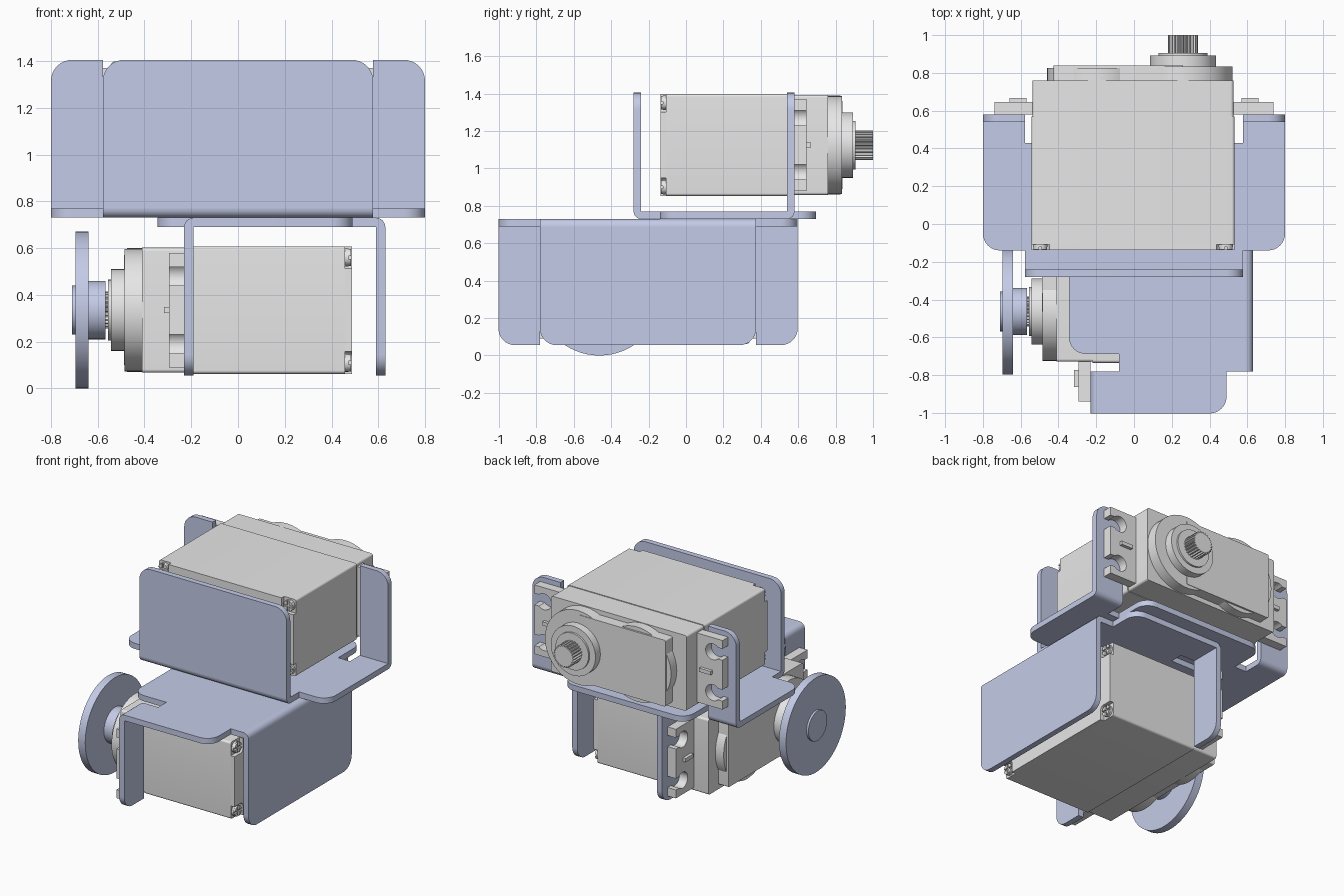
import bpy, bmesh, math
from mathutils import Vector, Matrix

if "Cube" in bpy.data.objects:
    bpy.data.objects.remove(bpy.data.objects["Cube"])


def material(name, rgb):
    m = bpy.data.materials.new(name)
    m.diffuse_color = (*rgb, 1)
    m.use_nodes = True
    m.node_tree.nodes["Principled BSDF"].inputs["Base Color"].default_value = m.diffuse_color
    return m


BLUE = material("blue grey metal", (0.59, 0.64, 0.855))
GREY = material("light grey plastic", (0.80, 0.80, 0.80))


def outline(points):
    """Polygon from (x, y) or (x, y, corner radius) points."""
    out, n = [], len(points)
    for i, p in enumerate(points):
        c = Vector(p[:2])
        r = p[2] if len(p) > 2 else 0
        if not r:
            out.append(c)
            continue
        a = (Vector(points[i - 1][:2]) - c).normalized()
        b = (Vector(points[(i + 1) % n][:2]) - c).normalized()
        o = c + (a + b) * r          # square corners only
        out += [o - b * r * math.cos(t) - a * r * math.sin(t)
                for t in [k * math.pi / 16 for k in range(9)]]
    return out


def rect(x0, x1, z0, z1, r=0):
    return outline([(x0, z0, r), (x1, z0, r), (x1, z1, r), (x0, z1, r)])


def disc(x, z, r, n=48):
    return [Vector((x + r * math.cos(2 * math.pi * k / n),
                    z + r * math.sin(2 * math.pi * k / n))) for k in range(n)]


def prism(bm, pts, a, b, axis):
    """Extrude a 2D outline from a to b along the axis."""
    place = {'x': lambda p, t: (t, p[0], p[1]),
             'y': lambda p, t: (p[0], t, p[1]),
             'z': lambda p, t: (p[0], p[1], t)}[axis]
    lo = [bm.verts.new(place(p, a)) for p in pts]
    hi = [bm.verts.new(place(p, b)) for p in pts]
    faces = [bm.faces.new(lo), bm.faces.new(hi[::-1])]
    for i in range(len(pts)):
        j = (i + 1) % len(pts)
        faces.append(bm.faces.new((lo[i], hi[i], hi[j], lo[j])))
    bmesh.ops.recalc_face_normals(bm, faces=faces)


def finish(bm, name, mat, matrix):
    for f in bm.faces:
        f.smooth = True
    for e in bm.edges:
        e.smooth = e.calc_face_angle(3) < math.radians(30)
    bm.transform(matrix)
    me = bpy.data.meshes.new(name)
    bm.to_mesh(me)
    bm.free()
    me.materials.append(mat)
    bpy.context.collection.objects.link(bpy.data.objects.new(name, me))


SX, SZ = 0.26, 1.125      # output shaft position
T = 0.04                  # sheet thickness
W, H0, H1 = 0.578, 0.73, 1.405


def bend(y, direction):
    """Quarter-round fold between base and an upright."""
    c = (y, H0 + T)
    return [c] + [(y + direction * T * math.sin(k * math.pi / 12),
                   H0 + T - T * math.cos(k * math.pi / 12)) for k in range(7)]


def bracket(name, m):
    bm = bmesh.new()
    # base sheet with relief slots and rounded tongue
    half = [(W, -0.24), (W, -0.14), (0.8, -0.14, 0.09), (0.8, 0.54), (W, 0.54),
            (W, 0.43), (0.485, 0.43), (0.485, 0.695, 0.09)]
    mirror = [(-p[0], *p[1:]) for p in reversed(half)]
    prism(bm, outline(half + mirror), H0, H0 + T, 'z')
    # wide upright plate
    prism(bm, outline([(-W, H0 + T), (W, H0 + T), (W, H1, 0.09), (-W, H1, 0.09)]),
          -0.28, -0.24, 'y')
    prism(bm, bend(-0.24, -1), -W, W, 'x')
    # two narrow mounting tabs
    for s in (-1, 1):
        prism(bm, outline([(s * W, H0 + T), (s * 0.8, H0 + T),
                           (s * 0.8, H1, 0.09), (s * W, H1)]), 0.54, 0.58, 'y')
        prism(bm, bend(0.54, 1), s * W, s * 0.8, 'x')
    finish(bm, name, BLUE, m)


def flange(s):
    """Mounting ear with two open screw slots."""
    pts = [(0.5, 0.88), (0.738, 0.88)]
    for c in (0.98, 1.27):
        pts.append((0.738, c - 0.04))
        for k in range(17):
            t = math.radians(-45 - 270 * k / 16)
            pts.append((0.662 + 0.057 * math.cos(t), c + 0.057 * math.sin(t)))
        pts.append((0.738, c + 0.04))
    pts += [(0.738, 1.37), (0.5, 1.37)]
    return [(s * x, z) for x, z in pts]


def servo(name, m):
    x0, x1, z0, z1, n = -0.543, 0.532, 0.853, 1.398, 0.095
    bm = bmesh.new()
    # case, with the rear face notched at its corners
    prism(bm, rect(x0, x1, z0, z1, 0.015), -0.108, 0.57, 'y')
    prism(bm, rect(x0 + 0.006, x1 - 0.006, z0 + 0.005, z1 - 0.005, 0.015), 0.57, 0.76, 'y')
    prism(bm, outline([(x0 + n, z0), (x1 - n, z0), (x1 - n, z0 + n, 0.03), (x1, z0 + n),
                       (x1, z1 - n), (x1 - n, z1 - n, 0.03), (x1 - n, z1), (x0 + n, z1),
                       (x0 + n, z1 - n, 0.03), (x0, z1 - n), (x0, z0 + n),
                       (x0 + n, z0 + n, 0.03)]), -0.137, -0.108, 'y')
    # mounting ears with ribs
    for s in (-1, 1):
        prism(bm, flange(s), 0.581, 0.645, 'y')
        prism(bm, rect(s * 0.57, s * 0.66, 1.112, 1.138), 0.64, 0.667, 'y')
    # gear cover and shaft collars
    prism(bm, rect(-0.425, SX, 0.89, 1.36, 0.01), 0.755, 0.838, 'y')
    prism(bm, disc(-0.195, SZ, 0.265), 0.755, 0.825, 'y')
    prism(bm, disc(SX, SZ, 0.262), 0.755, 0.835, 'y')
    prism(bm, disc(SX, SZ, 0.175), 0.83, 0.893, 'y')
    prism(bm, disc(SX, SZ, 0.13), 0.89, 0.906, 'y')
    finish(bm, name + "_case", GREY, m)

    # splined output shaft
    bm = bmesh.new()
    teeth = [(SX + r * math.cos(k * math.pi / 48), SZ + r * math.sin(k * math.pi / 48))
             for k in range(96) for r in [0.079 if k % 4 < 2 else 0.069]]
    prism(bm, teeth, 0.9, 1.0, 'y')
    finish(bm, name + "_shaft", GREY, m)

    # corner screws with cross recesses formed by four raised quarters
    bm = bmesh.new()
    for x in (x0 + 0.047, x1 - 0.047):
        for z in (z0 + 0.047, z1 - 0.047):
            prism(bm, disc(x, z, 0.038, 24), -0.122, -0.105, 'y')
            for q in range(4):
                a = q * math.pi / 2
                c, s = math.cos(a), math.sin(a)
                quarter = [(0.007, 0.007)] + [
                    (0.037 * math.cos(t), 0.037 * math.sin(t))
                    for t in [math.radians(11 + 68 * k / 6) for k in range(7)]]
                prism(bm, [(x + u * c - v * s, z + u * s + v * c) for u, v in quarter],
                      -0.134, -0.12, 'y')
    finish(bm, name + "_screws", GREY, m)


# upper unit faces back; lower unit is the same, turned upside down and sideways
UPPER = Matrix.Identity(4)
LOWER = Matrix(((0, -1, 0, 0.35), (-1, 0, 0, -0.203), (0, 0, -1, 1.46), (0, 0, 0, 1)))
for label, mat in (("upper", UPPER), ("lower", LOWER)):
    bracket(label + "_bracket", mat)
    servo(label + "_servo", mat)

# round horn on the lower shaft
bm = bmesh.new()
for r, a, b in ((0.125, 0.917, 0.992), (0.335, 0.99, 1.045), (0.105, 1.04, 1.06)):
    prism(bm, disc(SX, SZ, r, 64), a, b, 'y')
finish(bm, "output_horn", BLUE, LOWER)
